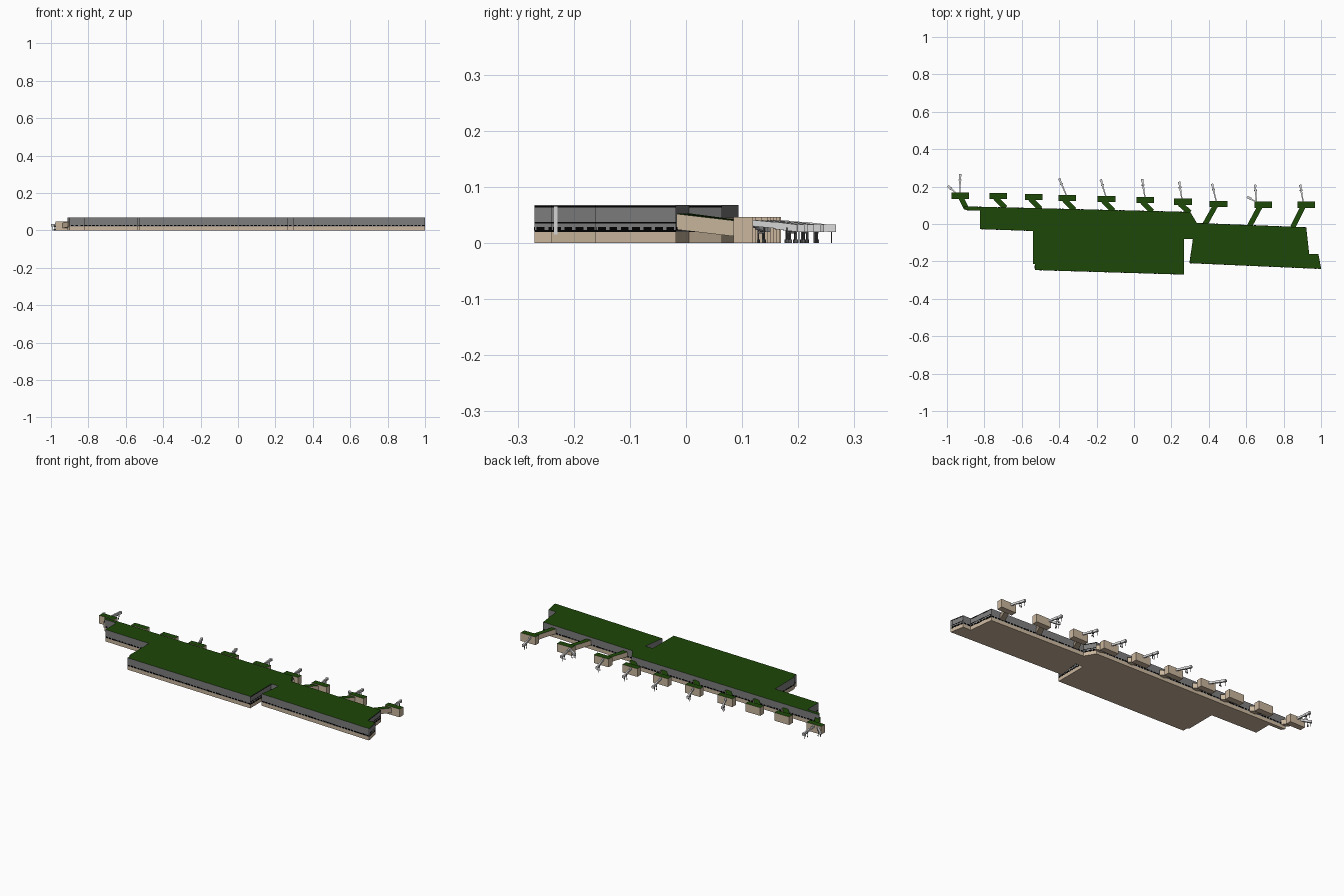
import bpy, bmesh
from mathutils import Vector

if "Cube" in bpy.data.objects:
    bpy.data.objects.remove(bpy.data.objects["Cube"])


def material(name, rgb):
    m = bpy.data.materials.new(name)
    m.diffuse_color = (*rgb, 1)
    m.use_nodes = True
    m.node_tree.nodes["Principled BSDF"].inputs["Base Color"].default_value = m.diffuse_color
    return m


GREEN = material("roof green", (0.012, 0.064, 0.002))
BEIGE = material("beige wall", (0.59, 0.47, 0.34))
GREY = material("grey cladding", (0.205, 0.205, 0.205))
BLACK = material("black glass", (0.0, 0.0, 0.0))
LIGHT = material("light grey metal", (0.72, 0.72, 0.72))
DARK = material("dark grey metal", (0.12, 0.12, 0.12))


def finish(name, bm, mats):
    bmesh.ops.recalc_face_normals(bm, faces=bm.faces)
    me = bpy.data.meshes.new(name)
    bm.to_mesh(me)
    bm.free()
    for m in mats:
        me.materials.append(m)
    ob = bpy.data.objects.new(name, me)
    bpy.context.collection.objects.link(ob)
    return ob


def prism(name, outline, levels, mats):
    """Upright prism; mats = one per storey, then the roof."""
    bm = bmesh.new()
    rings = [[bm.verts.new((x, y, z)) for x, y in outline] for z in levels]
    n = len(outline)
    bottom = bm.faces.new(rings[0][::-1])
    top = bm.faces.new(rings[-1])
    top.material_index = len(mats) - 1
    for s in range(len(levels) - 1):
        for i in range(n):
            j = (i + 1) % n
            f = bm.faces.new((rings[s][i], rings[s][j], rings[s + 1][j], rings[s + 1][i]))
            f.material_index = s
    bm.normal_update()
    bmesh.ops.triangulate(bm, faces=[bottom, top], ngon_method='EAR_CLIP')
    return finish(name, bm, mats)


def add_beam(bm, p, q, w, h, top_index=0, index=0):
    """Sloping box with upright sides from p to q (centre line)."""
    p, q = Vector(p), Vector(q)
    d = (q - p).to_2d().normalized()
    side = Vector((-d.y, d.x, 0)) * w / 2
    up = Vector((0, 0, h / 2))
    v = [bm.verts.new(c + side * a + up * b)
         for c in (p, q) for a, b in ((-1, -1), (1, -1), (1, 1), (-1, 1))]
    for ids in ((0, 1, 2, 3), (7, 6, 5, 4), (0, 4, 5, 1), (1, 5, 6, 2), (2, 6, 7, 3), (3, 7, 4, 0)):
        f = bm.faces.new([v[i] for i in ids])
        f.material_index = top_index if ids == (2, 6, 7, 3) else index


def beams(name, items, mats, top_index=0):
    bm = bmesh.new()
    for it in items:
        add_beam(bm, *it, top_index=top_index)
    return finish(name, bm, mats)


# Terminal: beige plinth, grey upper storey, green flat roof
outline = [(-.912, .094), (-.90, .074), (-.823, .072), (-.823, -.027), (-.54, -.037),
           (-.54, -.214), (-.53, -.214), (-.53, -.246), (.267, -.27), (.267, -.08),
           (.315, -.08), (.297, -.209), (1.0, -.24), (.985, -.16), (.936, -.16),
           (.92, -.018), (.335, .005), (.30, .064)]
prism("terminal_building", outline, [0, .02, .068], [BEIGE, GREY, GREEN])

# Windows: a dashed row on every wall, thin strips on walls facing right
windows = []
for i, a in enumerate(outline):
    a, b = Vector(a), Vector(outline[(i + 1) % len(outline)])
    length = (b - a).length
    d = (b - a) / length
    count = int(length / .02)
    for k in range(count):
        c = a + d * (k + .5) * length / count
        s, e = c - d * .007, c + d * .007
        windows.append(((s.x, s.y, .0255), (e.x, e.y, .0255), .0016, .007))
    if d.y > .7 and length > .05:
        for z, h in ((.0365, .003), (.0645, .003), (.0215, .003)):
            windows.append(((a.x, a.y, z), (b.x, b.y, z), .0016, h))
beams("windows", windows, [BLACK])

# Light upright panel on the right end wall
beams("end_wall_panel", [((.9991, -.235, .04), (.998, -.229, .04), .002, .05)], [LIGHT])

# Gate houses and the sloping walkways that join them to the terminal
gates = [(-.93, .152), (-.725, .150), (-.537, .144), (-.356, .139), (-.147, .134),
         (.061, .128), (.262, .118), (.452, .107), (.69, .102), (.92, .102)]
walkways = []
for n, (x, y) in enumerate(gates):
    box = [(x + sx * .047, y + sy * .017) for sx, sy in ((-1, -1), (1, -1), (1, 1), (-1, 1))]
    prism(f"gate_house_{n + 1}", box, [0, .0465], [BEIGE, GREEN])
    z = .032
    if n == 0:
        start, end = (-.896, .082), (x + .005, y - .012)
    elif n < 7:
        start = (x + .037, .088 - .025 * (x + .823))
        end = (x - .017, y - .01)
    else:
        z = .039
        start = (x - .072, .005 - .039 * (x - .405) - .004)
        end = (x - .017, y - .01)
    walkways.append(((*start, z), (*end, .026), .028, .028))
beams("walkways", walkways, [BEIGE, GREEN], top_index=1)

# Boarding bridges: two telescoping tubes, a cab at the end, and legs
bridges = [((-.93, .165), (-.93, .267)), ((-.945, .160), (-.995, .203)),
           ((-.36, .15), (-.40, .243)), ((-.15, .145), (-.178, .238)),
           ((.059, .14), (.043, .24)), ((.257, .13), (.241, .226)),
           ((.44, .12), (.417, .215)), ((.655, .115), (.647, .21)),
           ((.665, .112), (.604, .145)), ((.905, .115), (.888, .21))]
tubes, legs = [], []
for a, b in bridges:
    a, b = Vector((*a, .036)), Vector((*b, .0265))
    d = (b - a).to_2d().normalized()
    flat = Vector((d.x, d.y, 0))
    side = Vector((-d.y, d.x, 0))
    mid = a.lerp(b, .5)
    cab = b - flat * .013
    cab.z = b.z
    tubes.append((a, mid, .007, .011))
    tubes.append((mid - flat * .004, cab, .009, .013))
    tubes.append((cab, b, .013, .013))
    # wheeled leg pair with cross bar
    c = a.lerp(b, .68)
    for s in (-1, 1):
        foot = c + side * .006 * s
        foot.z = .014
        legs.append((foot - flat * .001, foot + flat * .001, .002, .028))
        foot.z = .003
        legs.append((foot - flat * .003, foot + flat * .003, .003, .006))
    c.z = .019
    legs.append((c - side * .006, c + side * .006, .003, .003))
    # stair post under the cab
    c = b - flat * .008 + side * .005
    c.z = .011
    legs.append((c - flat * .001, c + flat * .001, .002, .022))
beams("boarding_bridges", tubes, [LIGHT])
beams("bridge_legs", legs, [DARK])
